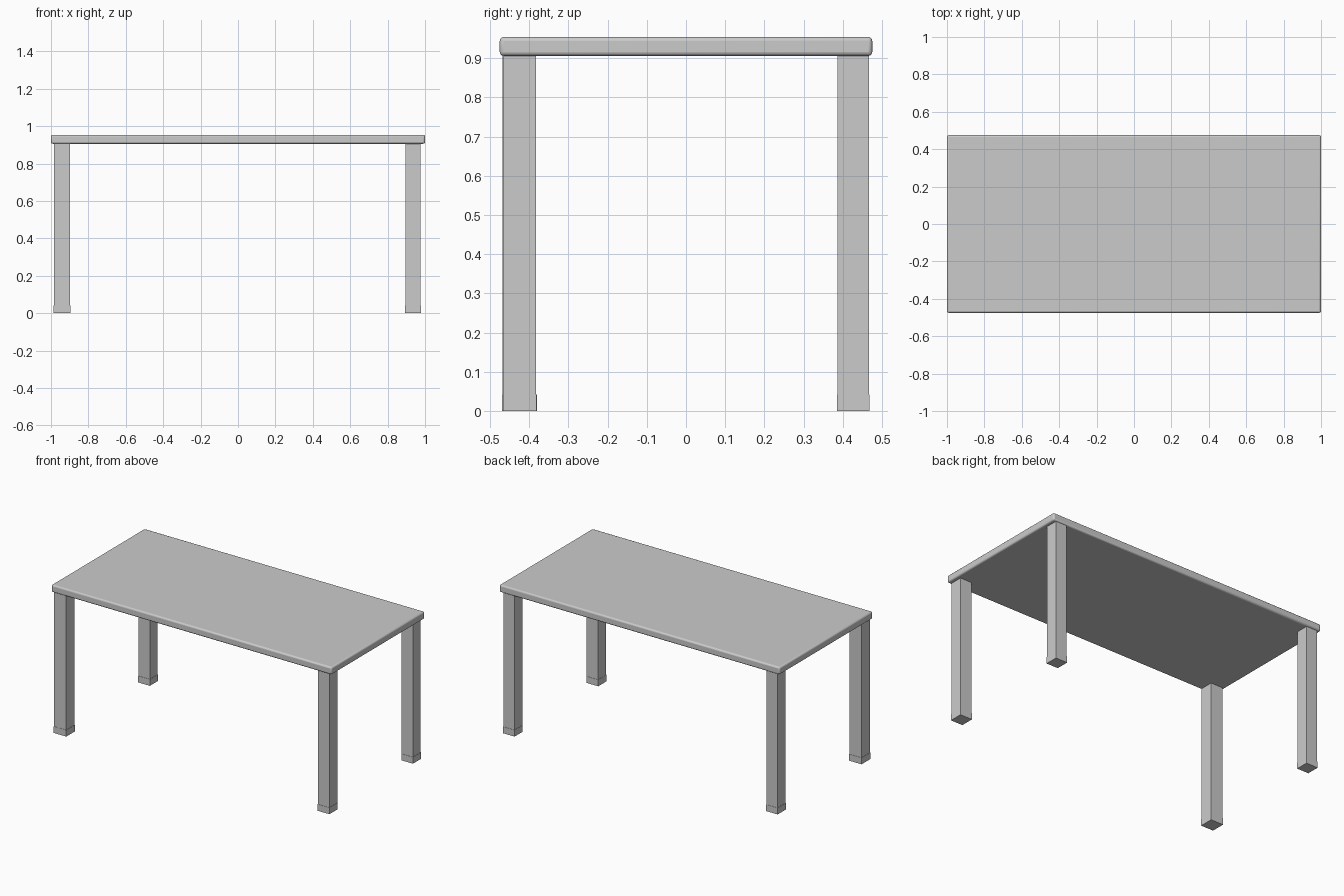
import bpy

if "Cube" in bpy.data.objects:
    bpy.data.objects.remove(bpy.data.objects["Cube"])


def box(name, x0, x1, y0, y1, z0, z1, bevel=0.0, segments=1):
    bpy.ops.mesh.primitive_cube_add(size=1, location=((x0 + x1) / 2, (y0 + y1) / 2, (z0 + z1) / 2))
    ob = bpy.context.object
    ob.name = name
    ob.scale = (x1 - x0, y1 - y0, z1 - z0)
    bpy.ops.object.transform_apply(location=False, rotation=False, scale=True)
    if bevel:
        mod = ob.modifiers.new("Rounded edges", 'BEVEL')
        mod.width = bevel
        mod.segments = segments
        bpy.ops.object.shade_smooth_by_angle()
    return ob


# Table top with softly rounded rim
box("table_top", -1, 1, -0.475, 0.475, 0.906, 0.954, bevel=0.01, segments=3)

# Square legs, each ending in a slightly wider foot cap
legs = {
    "front_left": (-0.941, -0.425, 0.086),
    "front_right": (0.936, -0.424, 0.082),
    "back_left": (-0.940, 0.427, 0.080),
    "back_right": (0.936, 0.427, 0.080),
}
for name, (x, y, w) in legs.items():
    h = w / 2
    box(name + "_leg", x - h, x + h, y - h, y + h, 0.04, 0.907)
    f = h + 0.0015
    box(name + "_foot", x - f, x + f, y - f, y + f, 0, 0.042)
